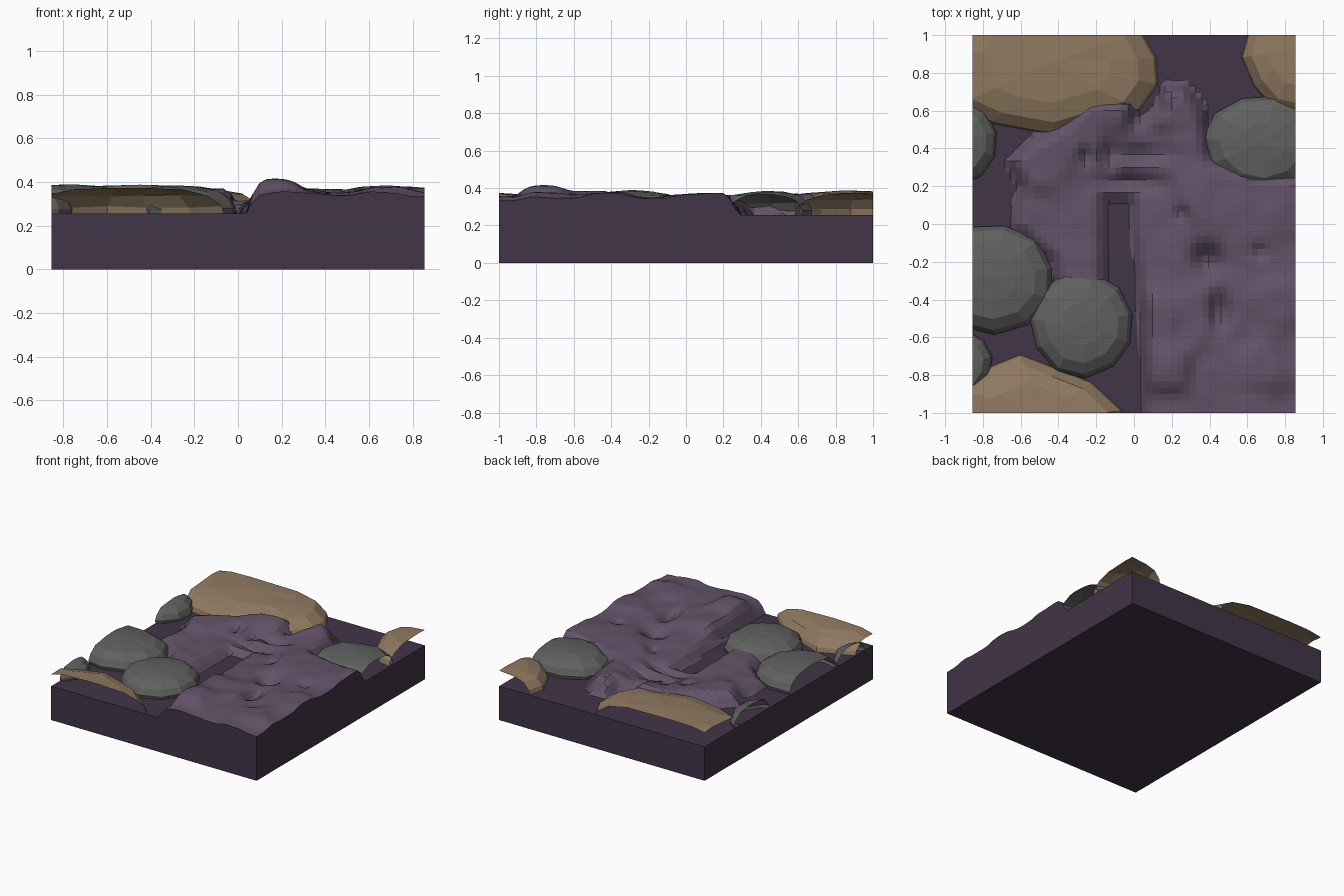
import bpy, bmesh, math, random
from mathutils import Vector, noise
from mathutils.geometry import intersect_point_line

if "Cube" in bpy.data.objects:
    bpy.data.objects.remove(bpy.data.objects["Cube"])

W, D, TOP = 0.855, 1.0, 0.255


def mat(name, c):
    m = bpy.data.materials.new(name)
    m.diffuse_color = (*c, 1)
    m.use_nodes = True
    m.node_tree.nodes["Principled BSDF"].inputs["Base Color"].default_value = m.diffuse_color
    return m


DARK = mat("dark_earth", (0.055, 0.035, 0.065))
EARTH = mat("earth", (0.125, 0.085, 0.14))
GREY = mat("grey_stone", (0.115, 0.12, 0.115))
TAN = mat("tan_stone", (0.28, 0.195, 0.12))


def finish(bm, name, *mats):
    bmesh.ops.recalc_face_normals(bm, faces=bm.faces)
    me = bpy.data.meshes.new(name)
    bm.to_mesh(me)
    bm.free()
    for m in mats:
        me.materials.append(m)
    ob = bpy.data.objects.new(name, me)
    bpy.context.collection.objects.link(ob)
    return ob


# base slab
bm = bmesh.new()
bmesh.ops.create_cube(bm, size=1)
for v in bm.verts:
    v.co = (v.co.x * 2 * W, v.co.y * 2 * D, (v.co.z + 0.5) * TOP)
finish(bm, "base_slab", DARK)

# outline of the lumpy ground, with the narrow trench cut into it
EDGE = [(0.04, -1.3), (1.2, -1.3), (1.2, 0.25), (0.62, 0.3), (0.42, 0.36), (0.39, 0.6),
        (0.29, 0.74), (0.14, 0.75), (0.12, 0.62), (0.02, 0.56), (0.02, 0.68), (-0.25, 0.69),
        (-0.4, 0.54), (-0.57, 0.45), (-0.68, 0.34), (-0.62, 0.2), (-0.66, -0.02),
        (-0.45, -0.2), (-0.4, -0.4), (-0.14, -0.4), (-0.14, 0.12), (-0.02, 0.12),
        (0.0, -0.2), (0.03, -0.5)]

# height samples x, y, z
SAMPLES = [(0.1, -1, 0.345), (0.22, -1, 0.355), (0.5, -1, 0.338), (0.64, -1, 0.357), (0.85, -1, 0.33),
           (0.18, -0.78, 0.415), (0.4, -0.78, 0.35), (0.7, -0.75, 0.38), (0.85, -0.7, 0.345),
           (0.15, -0.5, 0.385), (0.3, -0.5, 0.365), (0.55, -0.55, 0.345), (0.75, -0.4, 0.38),
           (0.85, -0.2, 0.345), (0.6, -0.25, 0.35), (0.12, -0.2, 0.33), (0.25, -0.25, 0.34),
           (0.55, 0.0, 0.365), (0.8, 0.08, 0.37), (0.15, 0.08, 0.32), (0.35, 0.12, 0.37),
           (0.3, 0.4, 0.35), (0.22, 0.62, 0.37), (0.05, 0.45, 0.31), (-0.1, 0.62, 0.37),
           (-0.25, 0.5, 0.355), (-0.25, 0.2, 0.32), (-0.3, -0.1, 0.325), (-0.48, 0.3, 0.355),
           (-0.55, 0.05, 0.32)]
# hollows x, y, radius x, radius y, depth
PITS = [(0.39, -0.19, 0.08, 0.08, 0.09), (0.45, -0.45, 0.05, 0.1, 0.07), (0.67, -0.15, 0.04, 0.04, 0.03),
        (0.25, 0.05, 0.04, 0.04, 0.035), (-0.02, 0.22, 0.15, 0.05, 0.07), (-0.13, 0.38, 0.05, 0.1, 0.05),
        (0.05, 0.37, 0.14, 0.04, 0.04), (-0.26, 0.36, 0.035, 0.05, 0.04)]


def inside_distance(x, y):
    p, odd, best = Vector((x, y, 0)), False, 9
    for a, b in zip(EDGE, EDGE[1:] + EDGE[:1]):
        q, t = intersect_point_line(p, Vector((*a, 0)), Vector((*b, 0)))
        near = Vector((*a, 0)).lerp(Vector((*b, 0)), min(1, max(0, t)))
        best = min(best, (p - near).length)
        if (a[1] > y) != (b[1] > y) and x < a[0] + (y - a[1]) * (b[0] - a[0]) / (b[1] - a[1]):
            odd = not odd
    return best if odd else -best


def height(x, y):
    d = inside_distance(x, y)
    if d < 0:
        return TOP - 0.006
    wsum = hsum = 0
    for sx, sy, sz in SAMPLES:
        w = 1 / ((x - sx) ** 2 + (y - sy) ** 2 + 0.004) ** 2
        wsum += w
        hsum += w * sz
    h = hsum / wsum + 0.008 * noise.noise(Vector((x * 8, y * 8, 2)))
    for px, py, rx, ry, dep in PITS:
        h -= dep * math.exp(-((x - px) / rx) ** 2 - ((y - py) / ry) ** 2)
    t = min(1, d / 0.09)
    return TOP + (max(h, TOP + 0.003) - TOP) * t * (2 - t)


# lumpy ground: height grid, trimmed to the part above the slab, with side walls
bm = bmesh.new()
bmesh.ops.create_grid(bm, x_segments=52, y_segments=60, size=1)
for v in bm.verts:
    v.co.x *= W
    v.co.z = height(v.co.x, v.co.y)
bmesh.ops.delete(bm, geom=[f for f in bm.faces if all(v.co.z < TOP for v in f.verts)], context='FACES')
rim = [e for e in bm.edges if e.is_boundary and
       (all(abs(v.co.x) > W - 1e-4 for v in e.verts) or all(abs(v.co.y) > D - 1e-4 for v in e.verts))]
new = bmesh.ops.extrude_edge_only(bm, edges=rim)["geom"]
for g in new:
    if isinstance(g, bmesh.types.BMVert):
        g.co.z = TOP - 0.006
for f in bm.faces:
    if abs(f.normal.z) < 1e-3:
        f.material_index = 1
finish(bm, "lumpy_ground", EARTH, DARK)


def ellipse(cx, cy, rx, ry, n, rot=0):
    return [(cx + rx * math.cos(rot + i * math.tau / n) * random.uniform(0.97, 1.04),
             cy + ry * math.sin(rot + i * math.tau / n) * random.uniform(0.97, 1.04)) for i in range(n)]


def rock(name, outline, peak, m, rings):
    """Faceted dome shrinking from an outline to its peak, trimmed flush with the slab."""
    bm = bmesh.new()
    n, loops = len(outline), []
    for s, z in rings:
        loops.append([bm.verts.new((peak[0] + (x - peak[0]) * s, peak[1] + (y - peak[1]) * s,
                                    TOP - 0.005 + z * (peak[2] - TOP) + (0 if z <= 0 else random.uniform(-.004, .004))))
                      for x, y in outline])
    tip = bm.verts.new(peak)
    for a, b in zip(loops, loops[1:]):
        for i in range(n):
            bm.faces.new((a[i], a[(i + 1) % n], b[(i + 1) % n], b[i]))
    for i in range(n):
        bm.faces.new((loops[-1][i], loops[-1][(i + 1) % n], tip))
    bmesh.ops.recalc_face_normals(bm, faces=bm.faces)
    for co, no in (((W, 0, 0), (1, 0, 0)), ((-W, 0, 0), (-1, 0, 0)), ((0, D, 0), (0, 1, 0)), ((0, -D, 0), (0, -1, 0))):
        bmesh.ops.bisect_plane(bm, geom=bm.verts[:] + bm.edges[:] + bm.faces[:],
                               plane_co=co, plane_no=no, clear_outer=True)
    finish(bm, name, m)


random.seed(4)
ROUND = [(0.97, 0), (1.0, 0.22), (0.92, 0.55), (0.72, 0.84), (0.4, 0.98)]
SLOPED = [(1.0, 0), (0.97, 0.3), (0.82, 0.72), (0.55, 0.95)]

# grey stones
for name, cx, cy, rx, ry, h in (("centre", -0.275, -0.53, 0.275, 0.28, 0.385),
                                ("left", -0.76, -0.29, 0.34, 0.29, 0.39),
                                ("right", 0.68, 0.43, 0.31, 0.25, 0.385),
                                ("upper_left", -0.92, 0.44, 0.19, 0.23, 0.37),
                                ("lower_left", -0.92, -0.74, 0.17, 0.18, 0.36)):
    rock(name + "_grey_stone", ellipse(cx, cy, rx, ry, 11, 0.2), (cx, cy, h), GREY, ROUND)

# tan stones
rock("back_left_tan_stone", [(-0.95, 0.62), (-0.75, 0.53), (-0.42, 0.47), (-0.12, 0.56), (0.03, 0.6),
                             (0.13, 0.74), (0.12, 0.88), (0.04, 1.02), (-0.1, 1.3), (-0.9, 1.3), (-1.1, 0.95)],
     (-0.45, 0.85, 0.388), TAN, SLOPED)
rock("back_right_tan_stone", [(0.57, 0.88), (0.64, 0.72), (0.75, 0.6), (1.0, 0.55), (1.25, 0.8), (1.15, 1.25),
                              (0.8, 1.3), (0.63, 1.1)], (0.86, 0.93, 0.375), TAN, SLOPED)
rock("front_left_tan_stone", [(-0.98, -0.85), (-0.8, -0.77), (-0.6, -0.69), (-0.42, -0.76), (-0.22, -0.84),
                              (-0.06, -0.99), (-0.1, -1.25), (-0.5, -1.4), (-0.95, -1.25)],
     (-0.5, -1.02, 0.375), TAN, SLOPED)
